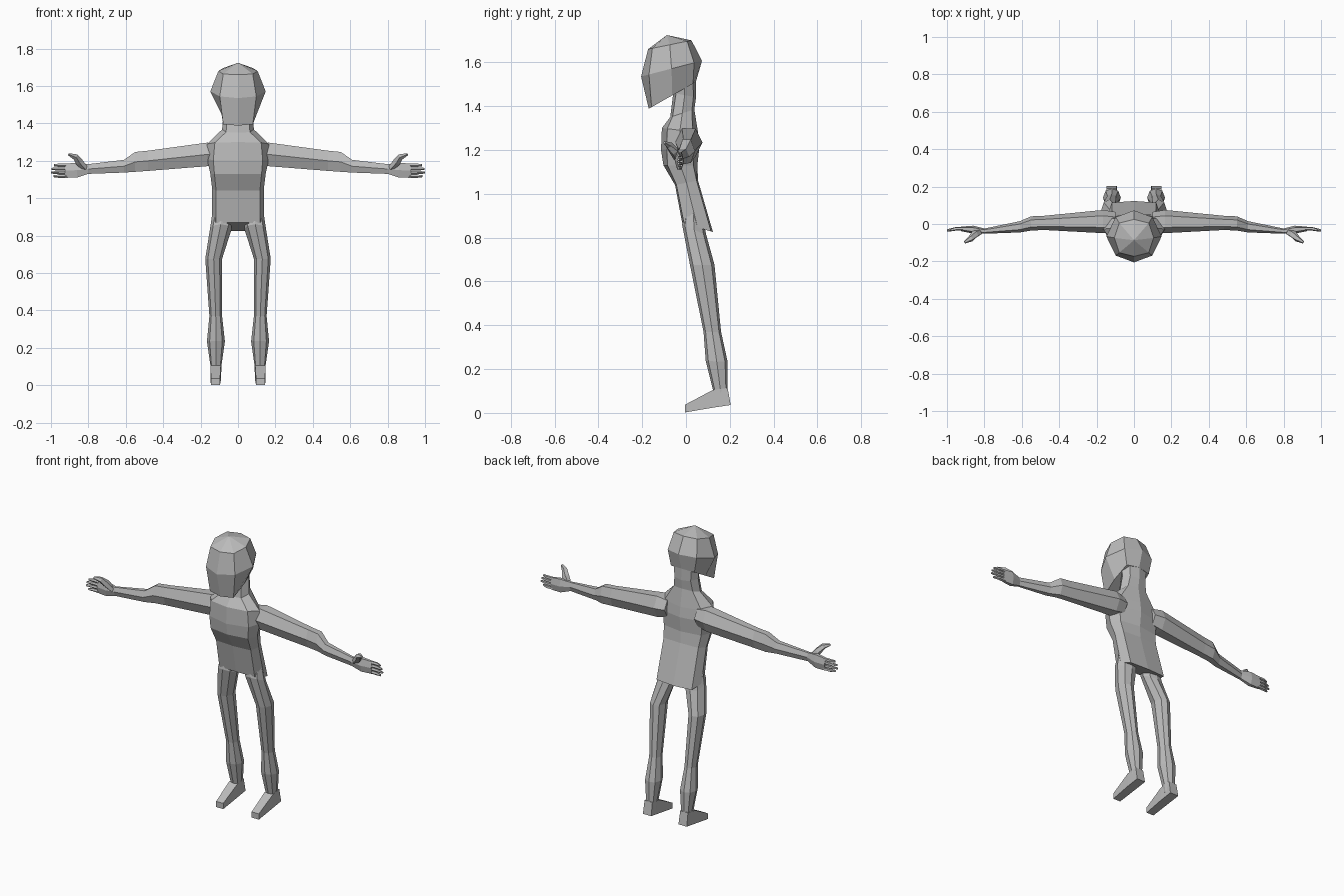
import bpy, bmesh, math
from mathutils import Vector

if "Cube" in bpy.data.objects:
    bpy.data.objects.remove(bpy.data.objects["Cube"])

grey = bpy.data.materials.new("plain grey")
grey.diffuse_color = (0.5, 0.5, 0.5, 1)
grey.use_nodes = True
grey.node_tree.nodes["Principled BSDF"].inputs["Base Color"].default_value = grey.diffuse_color


def loft(name, rings, mirror=False):
    """Skin closed rings of equal point count into a flat-faced solid."""
    bm = bmesh.new()
    vs = [[bm.verts.new(p) for p in r] for r in rings]
    n = len(vs[0])
    for a, b in zip(vs, vs[1:]):
        for i in range(n):
            j = (i + 1) % n
            bm.faces.new((a[i], a[j], b[j], b[i]))
    bm.faces.new(vs[0])
    bm.faces.new(vs[-1])
    bmesh.ops.remove_doubles(bm, verts=bm.verts, dist=0.0005)
    bmesh.ops.recalc_face_normals(bm, faces=bm.faces)
    me = bpy.data.meshes.new(name)
    bm.to_mesh(me)
    bm.free()
    me.materials.append(grey)
    ob = bpy.data.objects.new(name, me)
    bpy.context.collection.objects.link(ob)
    if mirror:
        ob.modifiers.new("mirror", 'MIRROR').use_mirror_merge = False
    return ob


def ring(cx, w, front, back, k=0.7, inset=0.12):
    """Eight-sided level ring between a front (y, z) and a back (y, z) point."""
    f, b = Vector((0, *front)), Vector((0, *back))
    shape = [(0, 0), (k, inset), (1, .5), (k, 1 - inset),
             (0, 1), (-k, 1 - inset), (-1, .5), (-k, inset)]
    return [f.lerp(b, t) + Vector((cx + s * w, 0, 0)) for s, t in shape]


def hexring(x, y, z, ry, rz):
    """Six-sided upright ring across an arm."""
    return [(x, y + ry * math.cos(i * math.pi / 3),
             z + rz / 0.866 * math.sin(i * math.pi / 3)) for i in range(6)]


def tube(name, pts, radii, sides=5):
    """Tapered finger-like tube along a path."""
    pts = [Vector(p) for p in pts]
    rings = []
    for i, (p, r) in enumerate(zip(pts, radii)):
        d = (pts[min(i + 1, len(pts) - 1)] - pts[max(i - 1, 0)]).normalized()
        u = d.cross(Vector((0, 0.7, -0.7))).normalized()
        v = d.cross(u)
        rings.append([p + r * (u * math.cos(a) + v * math.sin(a))
                      for a in (2 * math.pi * k / sides for k in range(sides))])
    loft(name, rings, True)


# head with a sloping jaw
loft("head", [
    ring(0, .088, (-.17, 1.388), (.045, 1.51), .9, .06),
    ring(0, .148, (-.205, 1.535), (.073, 1.607), .66, .13),
    ring(0, .105, (-.173, 1.66), (.025, 1.70), .75, .1),
    ring(0, 0, (-.087, 1.724), (-.087, 1.724)),
])

# torso with neck, hem lower at the back
loft("torso", [
    ring(0, .14, (-.018, .87), (.123, .825), .85, .06),
    ring(0, .138, (-.05, 1.04), (.055, 1.06), .85, .06),
    ring(0, .148, (-.103, 1.13), (.052, 1.13), .85, .12),
    ring(0, .165, (-.114, 1.20), (.062, 1.22), .8, .15),
    ring(0, .165, (-.11, 1.30), (.055, 1.28), .75, .15),
    ring(0, .085, (-.072, 1.35), (.038, 1.385), .75, .1),
    ring(0, .078, (-.058, 1.46), (.046, 1.44), .7, .12),
    ring(0, .085, (-.06, 1.52), (.045, 1.52), .7, .12),
])

# legs
loft("leg", [
    ring(.085, .052, (-.005, .92), (.07, .92)),
    ring(.092, .058, (-.018, .86), (.093, .81)),
    ring(.13, .045, (.018, .676), (.13, .676)),
    ring(.119, .034, (.08, .37), (.16, .37)),
    ring(.118, .048, (.09, .237), (.19, .233)),
    ring(.118, .03, (.123, .105), (.19, .114), .8),
    ring(.118, .028, (.13, .06), (.195, .06), .8),
], True)


# feet
def foot_ring(y, z0, z1, w):
    return [(.12 - w, y, z0), (.12 + w, y, z0), (.12 + w, y, z1), (.12 - w, y, z1)]


loft("foot", [
    foot_ring(-.005, .002, .037, .024),
    foot_ring(.123, .024, .105, .028),
    [(.092, .204, .036), (.148, .204, .036), (.146, .19, .114), (.094, .19, .114)],
], True)

# arms running into the palms
loft("arm", [
    hexring(.10, .01, 1.236, .055, .05),
    hexring(.165, .013, 1.234, .062, .063),
    hexring(.48, .006, 1.200, .038, .054),
    hexring(.55, .003, 1.194, .038, .053),
    hexring(.61, -.015, 1.171, .03, .034),
    hexring(.80, -.038, 1.156, .014, .026),
    hexring(.86, -.03, 1.150, .021, .04),
    hexring(.925, -.026, 1.147, .012, .037),
], True)

# fingers stacked upright, thumb up and forward
for i, tip in enumerate((.985, 1.0, .996, .983)):
    z = 1.118 + i * .0195
    tube("finger", [(.91, -.026, z), (.955, -.026, z), (tip, -.034, z)],
         (.010, .010, .006))
tube("thumb", [(.815, -.038, 1.158), (.85, -.055, 1.195), (.872, -.078, 1.222), (.905, -.098, 1.234)],
     (.016, .022, .017, .007))
